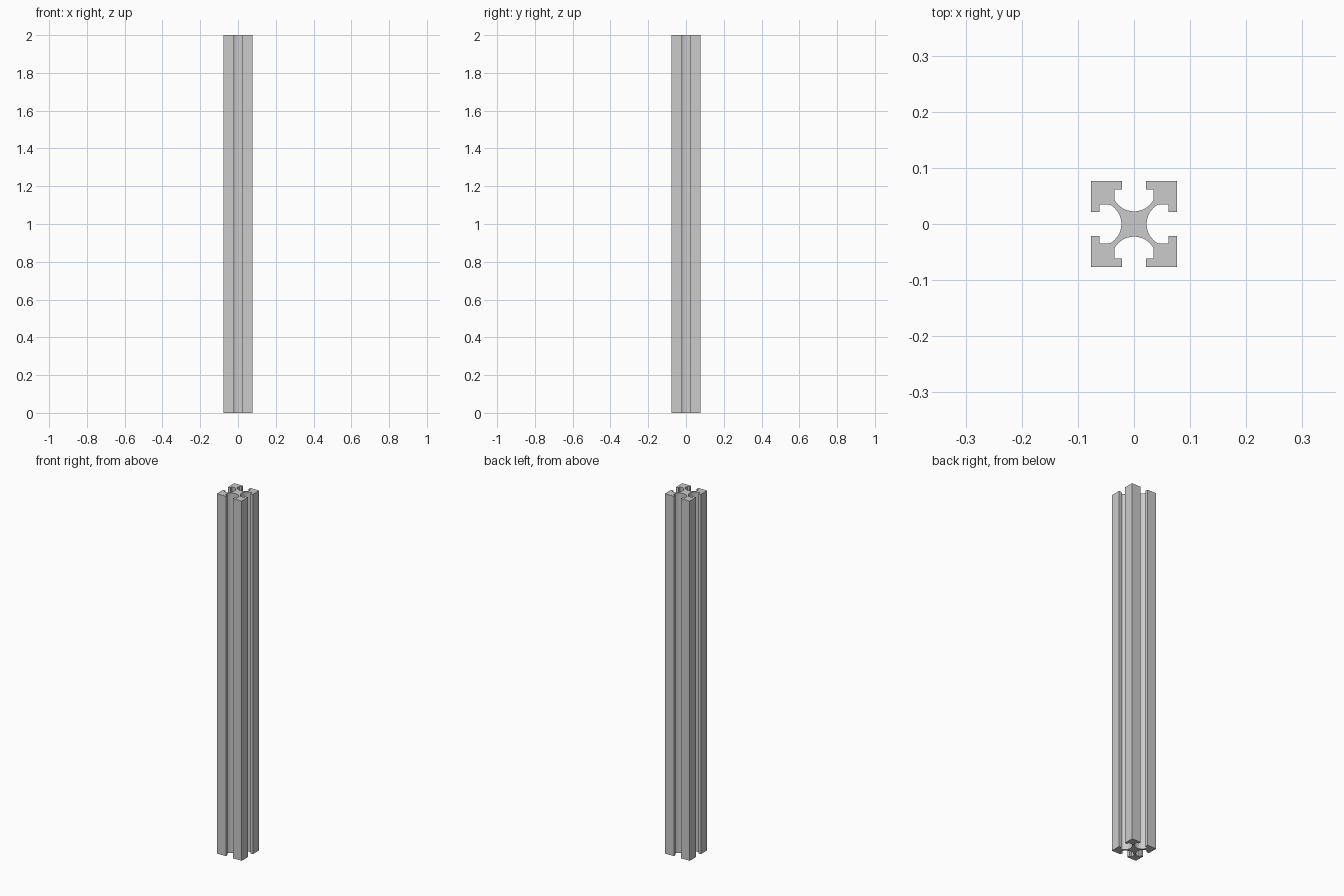
import bpy, bmesh, math
from mathutils import Matrix, Vector

if "Cube" in bpy.data.objects:
    bpy.data.objects.remove(bpy.data.objects["Cube"])

HALF, SLOT, LIP, POCKET = 0.0765, 0.0215, 0.0615, 0.0345
ARC_Y, ARC_R, SEGS, LENGTH = 0.062, 0.0395, 24, 2.0

# One side of the section: corner, slot lip, pocket wall, round slot floor, mirrored back
a = math.asin(POCKET / ARC_R)
left = [(-SLOT, HALF), (-SLOT, LIP), (-POCKET, LIP)]
floor = [(ARC_R * math.sin(t), ARC_Y - ARC_R * math.cos(t))
         for t in (-a + 2 * a * i / SEGS for i in range(SEGS + 1))]
side = [(-HALF, HALF)] + left + floor + [(-x, y) for x, y in reversed(left)]

# Four turned copies of that side close the section
section = []
for k in range(4):
    turn = Matrix.Rotation(-k * math.pi / 2, 3, 'Z')
    section += [turn @ Vector((x, y, 0)) for x, y in side]

# Extrude the section into the slotted bar
bm = bmesh.new()
face = bm.faces.new([bm.verts.new(p) for p in section])
ext = bmesh.ops.extrude_face_region(bm, geom=[face])
top = [g for g in ext["geom"] if isinstance(g, bmesh.types.BMVert)]
bmesh.ops.translate(bm, verts=top, vec=(0, 0, LENGTH))
if not any(f.normal.z < -0.9 and f.calc_center_median().z < 0.01 for f in bm.faces):
    bm.normal_update()
bmesh.ops.recalc_face_normals(bm, faces=bm.faces)

mesh = bpy.data.meshes.new("slotted_bar")
bm.to_mesh(mesh)
bm.free()
bar = bpy.data.objects.new("slotted_bar", mesh)
bpy.context.collection.objects.link(bar)

# Smooth the round slot floors, keep the corners sharp
bpy.context.view_layer.objects.active = bar
bar.select_set(True)
bpy.ops.object.shade_smooth_by_angle(angle=math.radians(25))
